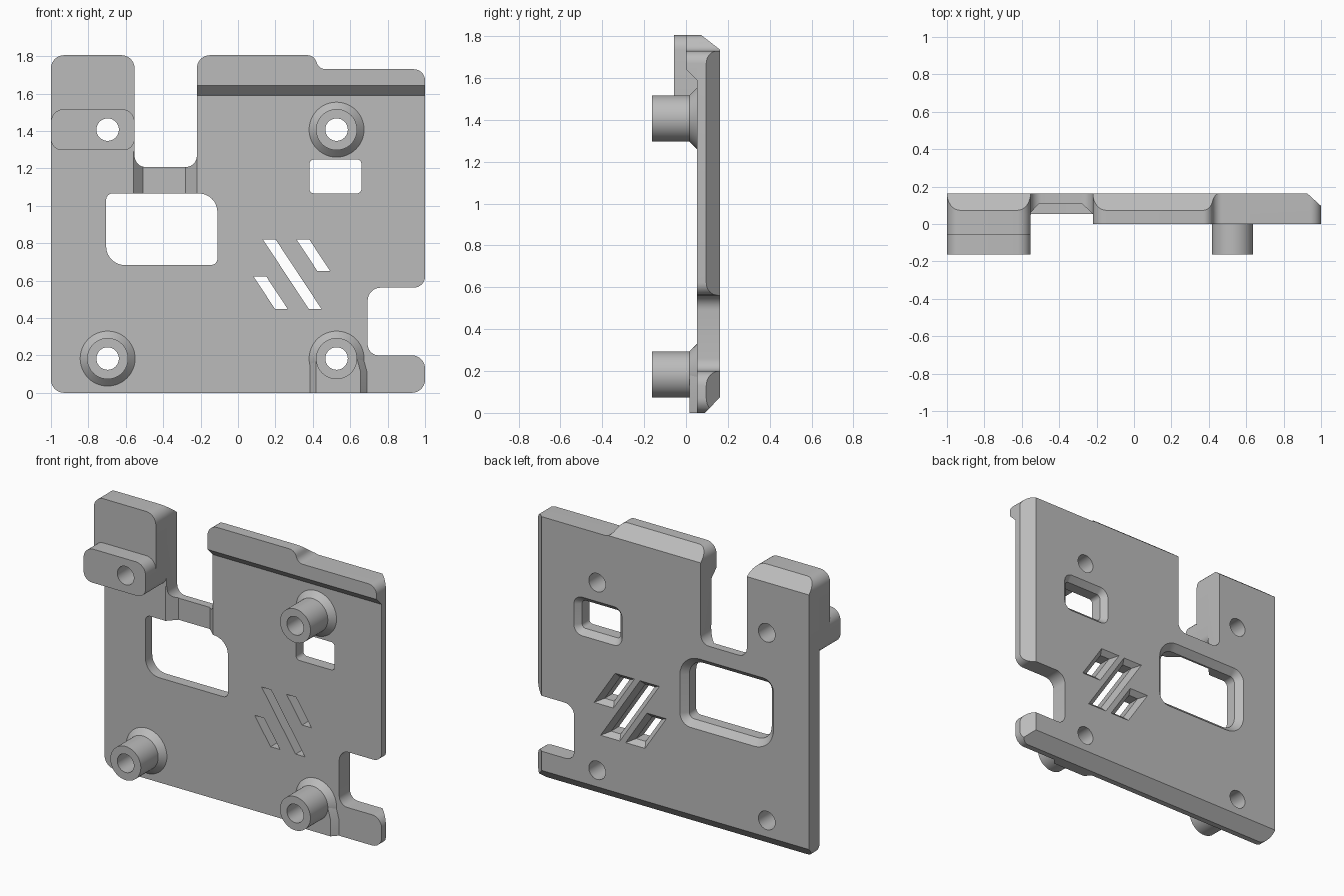
import bpy, bmesh, math
from mathutils import Vector

old = bpy.data.objects.get("Cube")
if old:
    bpy.data.objects.remove(old, do_unlink=True)

GREY = (0.5, 0.5, 0.5, 1)
grey = bpy.data.materials.new("plain_grey")
grey.use_nodes = True
grey.diffuse_color = GREY
grey.node_tree.nodes["Principled BSDF"].inputs["Base Color"].default_value = GREY

FRONT, BACK, TIP = 0.053, 0.163, -0.163   # plate faces and post ends, along y
LEFT, SLOT_L, SLOT_R, TOP, STEP = -1, -0.553, -0.22, 1.805, 1.73


def rounded(corners, steps=8):
    """Outline in x, z from (x, z, radius) corners."""
    pts = []
    for i, (x, z, r) in enumerate(corners):
        p = Vector((x, z))
        a = Vector(corners[i - 1][:2]) - p
        b = Vector(corners[(i + 1) % len(corners)][:2]) - p
        if r == 0:
            pts.append(p)
            continue
        a.normalize()
        b.normalize()
        half = a.angle(b) / 2
        centre = p + (a + b).normalized() * r / math.sin(half)
        start = p + a * r / math.tan(half) - centre
        end = p + b * r / math.tan(half) - centre
        sweep = math.atan2(start.x * end.y - start.y * end.x, start.dot(end))
        a0 = math.atan2(start.y, start.x)
        for k in range(steps + 1):
            t = a0 + sweep * k / steps
            pts.append(centre + r * Vector((math.cos(t), math.sin(t))))
    return pts


def box(x0, x1, z0, z1, tl=0, tr=0, br=0, bl=0):
    return rounded([(x0, z1, tl), (x1, z1, tr), (x1, z0, br), (x0, z0, bl)])


def circle(x, z, r, n=48):
    return [Vector((x + r * math.cos(math.tau * i / n), z + r * math.sin(math.tau * i / n)))
            for i in range(n)]


def grown(corners, d):
    """Clockwise (x, z, radius) corners pushed outwards by d."""
    out = []
    for i, (x, z, r) in enumerate(corners):
        p = Vector((x, z))
        u = (p - Vector(corners[i - 1][:2])).normalized()
        v = (Vector(corners[(i + 1) % len(corners)][:2]) - p).normalized()
        n1, n2 = Vector((-u.y, u.x)), Vector((-v.y, v.x))
        q = p + (n1 + n2) * d / (1 + n1.dot(n2))
        out.append((q.x, q.y, r + d if r else 0))
    return out


def loft(name, *sections):
    """Solid through (y, outline) sections."""
    bm = bmesh.new()
    rings = [[bm.verts.new((p.x, y, p.y)) for p in pts] for y, pts in sections]
    n = len(rings[0])
    for lo, hi in zip(rings, rings[1:]):
        for i in range(n):
            j = (i + 1) % n
            bm.faces.new((lo[i], lo[j], hi[j], hi[i]))
    bm.faces.new(rings[0])
    bm.faces.new(rings[-1])
    bmesh.ops.recalc_face_normals(bm, faces=bm.faces[:])
    mesh = bpy.data.meshes.new(name)
    bm.to_mesh(mesh)
    bm.free()
    mesh.materials.append(grey)
    ob = bpy.data.objects.new(name, mesh)
    bpy.context.collection.objects.link(ob)
    return ob


def activate(ob):
    bpy.ops.object.select_all(action='DESELECT')
    ob.select_set(True)
    bpy.context.view_layer.objects.active = ob


def carve(ob, cutters):
    activate(ob)
    for c in cutters:
        mod = ob.modifiers.new("cut", 'BOOLEAN')
        mod.operation, mod.solver, mod.object = 'DIFFERENCE', 'EXACT', c
        bpy.ops.object.modifier_apply(modifier=mod.name)


# Main plate outline with its slot and side notch
top_right = [(SLOT_R, TOP, 0.07), (0.405, TOP, 0.05), (0.435, STEP, 0.05), (1, STEP, 0.06)]
outline = rounded([
    (LEFT, TOP, 0.07), (SLOT_L, TOP, 0.07), (SLOT_L, 1.207, 0.06), (SLOT_R, 1.207, 0.06),
    *top_right, (1, 0.562, 0.06), (0.693, 0.562, 0.07), (0.693, 0.2, 0.06), (1, 0.2, 0.07),
    (1, 0, 0.07), (LEFT, 0, 0.07)])
plate = loft("plate", (FRONT, outline), (BACK, outline))

# Wedges that slope the back edges and the underside of the lip
NEAR, FAR = 0.05, 0.2
top_wedge = loft("top_wedge", *[
    (y, box(-1.2, 1.2, 1.735 + (BACK - y) * 0.78, 2.1)) for y in (NEAR, FAR)])
bottom_wedge = loft("bottom_wedge", *[
    (y, box(-1.2, 1.2, -0.3, 0.075 - (BACK - y) * 1.03)) for y in (NEAR, FAR)])
side_wedge = loft("side_wedge", *[
    (y, box(0.927 + (BACK - y) * 1.1, 1.3, -0.4, 2.2)) for y in (NEAR, FAR)])
lip_wedge = loft("lip_wedge", *[
    (y, box(-0.5, 1.3, 1.4, 1.643 - y)) for y in (-0.05, 0.1)])
wedges = [top_wedge, bottom_wedge, side_wedge]

# Thick lip along the top right
lip_shape = rounded(top_right + [(1, 1.55, 0), (SLOT_R, 1.55, 0)])
lip = loft("top_lip", (0, lip_shape), (FRONT + 0.004, lip_shape))

# Raised tab and mounting block at the top left
tab_shape = box(LEFT, SLOT_L, 1.297, TOP, 0.07, 0.07, 0.06, 0.06)
tab = loft("left_tab", (-0.057, tab_shape), (FRONT + 0.004, tab_shape))
block_shape = box(LEFT, SLOT_L, 1.297, 1.517, 0.07, 0.07, 0.06, 0.06)
block = loft("mounting_block", (TIP, block_shape), (-0.053, block_shape))

# Flared posts
RIGHT_X, LEFT_X, LOW_Z, HIGH_Z = -0.697, 0.527, 0.183, 1.407
posts = [loft(name, (TIP, circle(x, z, 0.11)), (0.016, circle(x, z, 0.11)),
              (FRONT + 0.004, circle(x, z, 0.151)))
         for name, x, z in (("upper_left_post", LEFT_X, HIGH_Z),
                            ("lower_left_post", LEFT_X, LOW_Z),
                            ("lower_right_post", RIGHT_X, LOW_Z))]


# Sloped pad running from the lower left post to the bottom edge
def pad_shape(flare):
    x0, x1 = 0.418 - flare, 0.656 + flare
    return rounded([(x0, LOW_Z, 0), (x1 - 0.02, LOW_Z, 0), (x1, 0.11, 0), (x1, 0, 0), (x0, 0, 0)])


pad = loft("post_pad", (0.016, pad_shape(0)), (FRONT + 0.004, pad_shape(0.038)))

# Screw holes through everything
holes = [loft("hole_cutter", (-0.3, circle(x, z, 0.06)), (0.3, circle(x, z, 0.06)))
         for x in (RIGHT_X, LEFT_X) for z in (LOW_Z, HIGH_Z)]


# Windows and slanted vents, widening towards the back
def opening(corners, flare):
    inner, outer = rounded(corners), rounded(grown(corners, flare + 0.01))
    return loft("opening_cutter", (0, inner), (BACK - flare, inner), (BACK + 0.01, outer))


def vent(x, top, bottom, width=0.068):
    run = (top - bottom) * 0.66
    return [(x, top, 0), (x + width, top, 0),
            (x + width + run, bottom, 0), (x + run, bottom, 0)]


openings = [
    opening([(-0.705, 1.066, 0.035), (-0.11, 1.066, 0.1),
             (-0.11, 0.683, 0.035), (-0.705, 0.683, 0.1)], 0.04),
    opening([(0.382, 1.248, 0.025), (0.66, 1.248, 0.025),
             (0.66, 1.066, 0.025), (0.382, 1.066, 0.025)], 0.035),
    opening(vent(0.133, 0.82, 0.448), 0.03),
    opening(vent(0.313, 0.82, 0.65), 0.03),
    opening(vent(0.083, 0.622, 0.448), 0.03)]

# Tapered recess in the bridge under the slot
recess = loft("recess_cutter", (0.043, box(-0.569, -0.208, 1.0, 1.29)),
              (0.11, box(-0.507, -0.28, 1.0, 1.29)))

carve(plate, wedges + openings + [recess] + holes)
carve(lip, [lip_wedge])
for part in [tab, block, pad] + posts:
    carve(part, holes)
for cutter in wedges + [lip_wedge, recess] + openings + holes:
    bpy.data.objects.remove(cutter, do_unlink=True)

# Smooth curved walls, crisp edges
for part in [plate, lip, tab, block, pad] + posts:
    activate(part)
    bpy.ops.object.shade_smooth_by_angle(angle=math.radians(25))
